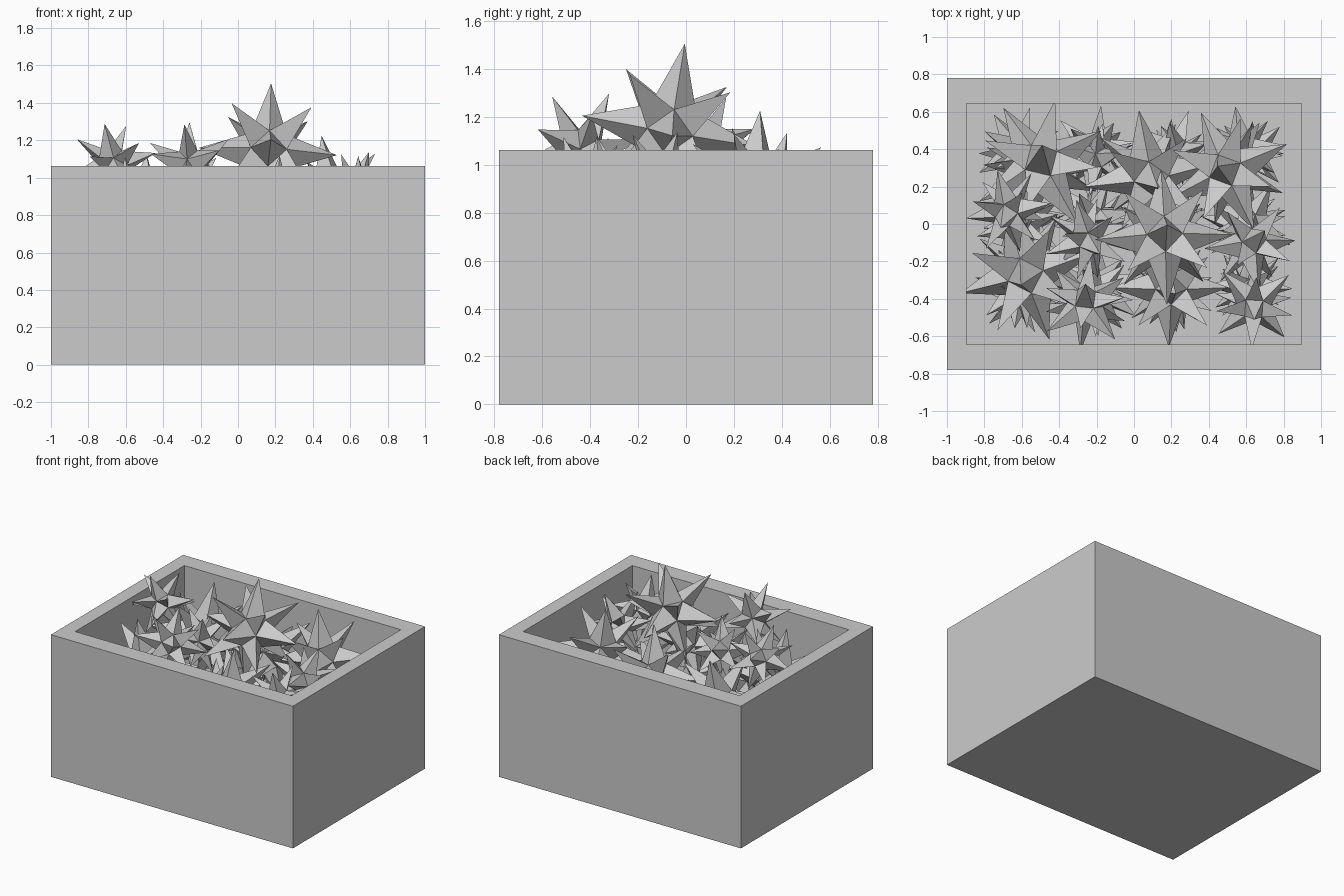
import bpy, bmesh, math, random
from mathutils import Vector

if "Cube" in bpy.data.objects:
    bpy.data.objects.remove(bpy.data.objects["Cube"])

random.seed(4)


def add_object(name, bm):
    mesh = bpy.data.meshes.new(name)
    bmesh.ops.recalc_face_normals(bm, faces=bm.faces)
    bm.to_mesh(mesh)
    bm.free()
    obj = bpy.data.objects.new(name, mesh)
    bpy.context.collection.objects.link(obj)
    return obj


# Open crate: block whose top is inset to the rim and pushed down to the floor
def make_crate():
    bm = bmesh.new()
    bmesh.ops.create_cube(bm, size=1)
    for v in bm.verts:
        v.co = (v.co.x * 2, v.co.y * 1.56, (v.co.z + 0.5) * 1.062)
    top = max(bm.faces, key=lambda f: f.calc_center_median().z)
    bmesh.ops.inset_region(bm, faces=[top], thickness=0.1)
    for v in top.verts:
        v.co = (math.copysign(0.895, v.co.x), math.copysign(0.645, v.co.y), 1.062)
    floor = bmesh.ops.extrude_discrete_faces(bm, faces=[top])["faces"][0]
    for v in floor.verts:
        v.co.z = 0.12
    bmesh.ops.remove_doubles(bm, verts=bm.verts, dist=0.0001)
    return add_object("crate", bm)


# Spiky star: cuboctahedron core with every face raised to a unit-length tip
def make_star_mesh(core=0.37):
    bm = bmesh.new()
    s = core / math.sqrt(2)
    for a in (-s, s):
        for b in (-s, s):
            for co in ((a, b, 0), (a, 0, b), (0, a, b)):
                bm.verts.new(co)
    bmesh.ops.convex_hull(bm, input=bm.verts)
    bmesh.ops.dissolve_limit(bm, angle_limit=0.02, verts=bm.verts, edges=bm.edges)
    for v in bmesh.ops.poke(bm, faces=bm.faces[:])["verts"]:
        v.co = v.co.normalized()
    bmesh.ops.recalc_face_normals(bm, faces=bm.faces)
    mesh = bpy.data.meshes.new("star")
    bm.to_mesh(mesh)
    bm.free()
    return mesh


make_crate()
star_mesh = make_star_mesh()


def add_star(name, loc, radius, rot):
    obj = bpy.data.objects.new(name, star_mesh)
    obj.location = loc
    obj.scale = (radius,) * 3
    obj.rotation_euler = [math.radians(r) for r in rot]
    bpy.context.collection.objects.link(obj)


# Visible top layer: location, radius, rotation in degrees
top_layer = [
    ((0.16, -0.07, 1.14), 0.37, (-10, 3, 2)),
    ((-0.57, -0.26, 0.74), 0.38, (8, -8, 17)),
    ((-0.50, 0.31, 0.77), 0.38, (-14, 10, 30)),
    ((0.08, 0.26, 0.80), 0.36, (12, 6, 10)),
    ((0.50, 0.28, 0.88), 0.35, (-8, -6, 25)),
    ((0.19, -0.34, 0.80), 0.32, (6, 6, 0)),
    ((-0.67, 0.07, 1.07), 0.24, (20, -15, 10)),
    ((-0.26, -0.43, 1.06), 0.26, (-20, 15, 35)),
    ((-0.25, -0.08, 0.95), 0.24, (25, 10, 20)),
    ((0.62, -0.11, 0.90), 0.26, (-15, 20, 5)),
    ((0.64, -0.43, 0.88), 0.25, (15, -12, 40)),
]
for i, (loc, radius, rot) in enumerate(top_layer):
    add_star(f"top_star_{i + 1}", loc, radius, rot)

# Lower stars filling the crate
for z in (0.36, 0.56):
    for x in (-0.60, -0.20, 0.20, 0.60):
        for y in (-0.36, 0.0, 0.36):
            loc = Vector((x, y, z)) + Vector([random.uniform(-0.03, 0.03) for _ in range(3)])
            add_star("lower_star", loc, random.uniform(0.21, 0.26),
                     [random.uniform(0, 90) for _ in range(3)])
